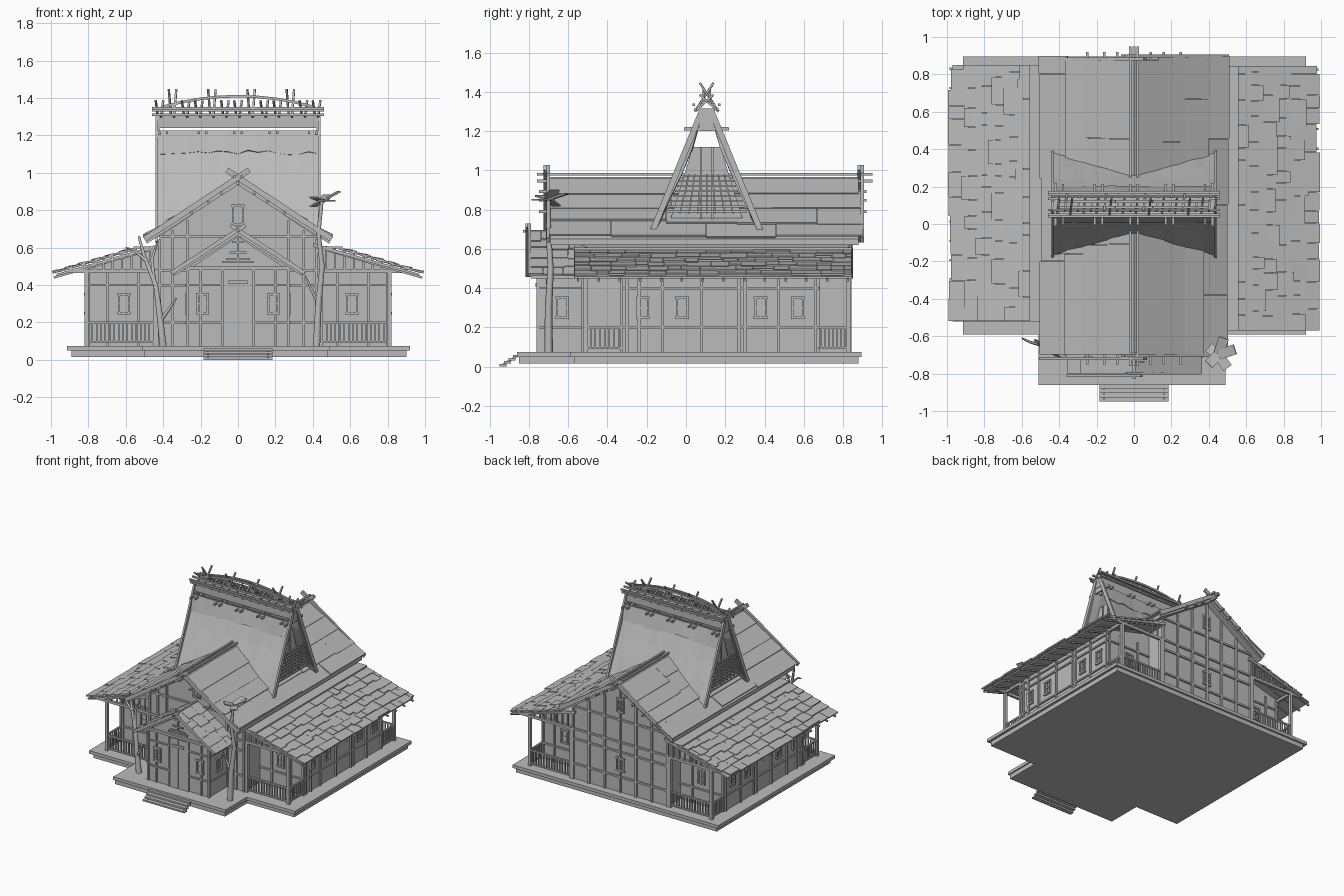
import bpy, bmesh, random
from mathutils import Vector

random.seed(4)
old = bpy.data.objects.get("Cube")
if old:
    bpy.data.objects.remove(old)

GREY = (0.5, 0.5, 0.5, 1)
mat = bpy.data.materials.new("weathered grey")
mat.use_nodes = True
mat.diffuse_color = GREY
mat.node_tree.nodes["Principled BSDF"].inputs["Base Color"].default_value = GREY


class Part:
    """Collects simple solids into one named object."""
    def __init__(self, name):
        self.name, self.bm = name, bmesh.new()

    def solid(self, ring_a, ring_b):
        a = [self.bm.verts.new(p) for p in ring_a]
        b = [self.bm.verts.new(p) for p in ring_b]
        n = len(a)
        self.bm.faces.new(a)
        self.bm.faces.new(b[::-1])
        for i in range(n):
            self.bm.faces.new((a[i], b[i], b[(i + 1) % n], a[(i + 1) % n]))

    def box(self, x0, x1, y0, y1, z0, z1):
        ring = [(x0, y0), (x1, y0), (x1, y1), (x0, y1)]
        self.solid([(x, y, z0) for x, y in ring], [(x, y, z1) for x, y in ring])

    def beam(self, p, q, w=0.014, t=None, up=(0, 0, 1)):
        p, q = Vector(p), Vector(q)
        d = (q - p).normalized()
        up = Vector(up)
        if abs(d.dot(up)) > 0.95:
            up = Vector((0, 1, 0))
        s = d.cross(up).normalized() * w / 2
        u = s.cross(d).normalized() * (t or w) / 2
        ring = (s + u, u - s, -s - u, s - u)
        self.solid([p + o for o in ring], [q + o for o in ring])

    def along_y(self, profile, y0, y1):
        self.solid([(x, y0, z) for x, z in profile], [(x, y1, z) for x, z in profile])

    def done(self):
        bmesh.ops.recalc_face_normals(self.bm, faces=self.bm.faces)
        mesh = bpy.data.meshes.new(self.name)
        self.bm.to_mesh(mesh)
        self.bm.free()
        mesh.materials.append(mat)
        obj = bpy.data.objects.new(self.name, mesh)
        bpy.context.collection.objects.link(obj)
        return obj


def gable(half, eave, apex, base):
    return [(-half, base), (half, base), (half, eave), (0, apex), (-half, eave)]


def chevron(half, eave, apex, t):
    return [(-half, eave), (0, apex), (half, eave), (half, eave - t), (0, apex - t), (-half, eave - t)]


# Platform and steps
p = Part("platform")
p.box(-0.89, 0.9, -0.57, 0.88, 0.015, 0.06)
p.box(-0.915, 0.92, -0.59, 0.895, 0.05, 0.075)
p.box(-0.5, 0.48, -0.85, -0.5, 0.015, 0.06)
p.box(-0.51, 0.49, -0.86, -0.5, 0.05, 0.075)
p.done()
p = Part("front_steps")
for i in range(4):
    y, z = -0.95 + i * 0.023, i * 0.016
    p.box(-0.185, 0.185, y, y + 0.035, z, z + 0.012)
for x in (-0.16, 0.16):
    p.beam((x, -0.94, 0.005), (x, -0.85, 0.06), 0.012)
p.done()

# Walls
p = Part("main_hall_walls")
p.along_y(gable(0.42, 0.66, 0.94, 0.07), -0.52, 0.83)
p.done()
p = Part("entrance_walls")
p.along_y(gable(0.27, 0.48, 0.66, 0.07), -0.75, -0.5)
p.done()
p = Part("wing_walls")
for s in (-1, 1):
    p.along_y([(s * 0.4, 0.07), (s * 0.81, 0.07), (s * 0.81, 0.49), (s * 0.4, 0.6)], -0.32, 0.67)
p.done()

# Timber framing on the walls
f = Part("timber_frame")
for y, xs in ((-0.525, (0.42, 0.35, 0.27)), (0.835, (0.42, 0.28, 0.14, 0.0))):
    for x in xs:
        for s in (-1, 1):
            f.beam((s * x, y, 0.07), (s * x, y, 0.93 - x * 0.68), 0.016)
    for z in (0.2, 0.4, 0.48, 0.66):
        f.beam((-0.42, y, z), (0.42, y, z), 0.014)
for x in (0.27, 0.2, 0.085):
    for s in (-1, 1):
        f.beam((s * x, -0.755, 0.07), (s * x, -0.755, 0.49), 0.014)
for s in (-1, 1):
    for z in (0.2, 0.4):
        f.beam((s * 0.085, -0.755, z), (s * 0.27, -0.755, z), 0.01)
        f.beam((s * 0.275, -0.75, z), (s * 0.275, -0.52, z), 0.01)
    for y in (-0.33, -0.3, -0.24, -0.12, 0.08, 0.27, 0.3, 0.47, 0.66):
        f.beam((s * 0.815, y, 0.07), (s * 0.815, y, 0.48), 0.014)
    for z in (0.2, 0.4, 0.455):
        f.beam((s * 0.815, -0.33, z), (s * 0.815, 0.68, z), 0.012)
    for y in (-0.325, 0.675):
        for z in (0.2, 0.4):
            f.beam((s * 0.42, y, z), (s * 0.81, y, z), 0.012)
        for x in (0.53, 0.7, 0.8):
            f.beam((s * x, y, 0.07), (s * x, y, 0.48), 0.014)
f.beam((-0.3, -0.76, 0.49), (0.3, -0.76, 0.49), 0.018)
f.done()

# Wing porches: posts, rails, balusters and slatted gable infill
p = Part("porch_posts_and_railings")
for s in (-1, 1):
    for y, wall in ((-0.51, -0.32), (0.83, 0.67)):
        for x in (0.44, 0.81):
            p.beam((s * x, y, 0.07), (s * x, y, 0.48), 0.022)
        p.beam((s * 0.42, y, 0.475), (s * 0.9, y, 0.475), 0.02)
        p.beam((s * 0.81, y, 0.475), (s * 0.81, wall, 0.475), 0.02)
        for z in (0.095, 0.2):
            p.beam((s * 0.43, y, z), (s * 0.81, y, z), 0.012)
            p.beam((s * 0.81, y, z), (s * 0.81, wall, z), 0.012)
        for i in range(16):
            x = s * (0.45 + i * 0.0235)
            p.beam((x, y, 0.09), (x, y, 0.2), 0.008)
        for i in range(1, 8):
            yy = y + (wall - y) * i / 8
            p.beam((s * 0.81, yy, 0.09), (s * 0.81, yy, 0.2), 0.008)
        for i in range(9):
            x = 0.47 + i * 0.05
            p.beam((s * x, y, 0.475), (s * x, y, 0.61 - (x - 0.47) * 0.28), 0.01)
p.done()

# Windows: frame, mullion, sill and lintel
w = Part("windows")


def window(center, across, out, half=0.027, h=0.1):
    c, a, o = Vector(center), Vector(across), Vector(out) * 0.006
    up = Vector((0, 0, h / 2))
    for k in (-1, 1):
        w.beam(c + o + a * half * k - up, c + o + a * half * k + up, 0.01)
        w.beam(c + o - a * (half + 0.008) + up * k, c + o + a * (half + 0.008) + up * k, 0.013)
    w.beam(c + o * 0.5 - a * half, c + o * 0.5 + a * half, 0.006)
    w.beam(c + o * 0.5 - up, c + o * 0.5 + up, 0.005)


X, Y = (1, 0, 0), (0, 1, 0)
for s in (-1, 1):
    for y in (-0.22, -0.02, 0.38, 0.57):
        window((s * 0.81, y, 0.3), Y, (s, 0, 0))
    window((s * 0.27, -0.63, 0.3), Y, (s, 0, 0))
    window((s * 0.19, -0.75, 0.3), X, (0, -1, 0))
    for y, n in ((-0.32, -1), (0.67, 1)):
        window((s * 0.61, y, 0.3), X, (0, n, 0))
window((0, -0.52, 0.775), X, (0, -1, 0))
window((0, 0.83, 0.775), X, (0, 1, 0))
window((0.0, 0.83, 0.3), X, (0, 1, 0), 0.03)
w.done()

# Entrance door and gable ornament
p = Part("entrance_door")
p.box(-0.074, -0.002, -0.758, -0.74, 0.075, 0.47)
p.box(0.002, 0.074, -0.758, -0.74, 0.075, 0.47)
p.box(-0.05, 0.05, -0.768, -0.755, 0.405, 0.425)
for z, r in ((0.525, 0.085), (0.54, 0.065), (0.575, 0.045), (0.63, 0.03)):
    p.beam((-r, -0.765, z), (r, -0.765, z), 0.01)
p.beam((0, -0.765, 0.52), (0, -0.765, 0.65), 0.01)
p.done()


def plank_rows(part, top, bottom, y0, y1, rows, lengths, lift):
    """Overlapping boards laid from eave to ridge, in x-z from top to bottom."""
    t, b = Vector((top[0], 0, top[1])), Vector((bottom[0], 0, bottom[1]))
    normal = (b - t).cross(Vector((0, 1, 0)))
    normal *= 1 if normal.z > 0 else -1
    normal.normalize()
    for r in range(rows):
        y = y0
        while y < y1 - 0.02:
            end = min(y + random.uniform(*lengths), y1)
            jit = random.uniform(-0.2, 0.2) / rows
            hi = t.lerp(b, max(r / rows - 0.05, 0)) + normal * lift * 0.4
            lo = t.lerp(b, min((r + 1.1) / rows + jit, 1.02)) + normal * lift * random.uniform(1, 1.7)
            mid = Vector((0, (y + end) / 2, 0))
            part.beam(hi + mid, lo + mid, end - y - 0.002, 0.01, normal)
            y = end


# Main and entrance roofs
p = Part("main_roof")
p.along_y(chevron(0.49, 0.65, 0.965, 0.03), -0.69, 0.88)
for s in (-1, 1):
    plank_rows(p, (s * 0.02, 0.955), (s * 0.26, 0.8), -0.7, 0.89, 2, (0.5, 0.9), 0.008)
    plank_rows(p, (s * 0.24, 0.81), (s * 0.49, 0.65), -0.7, 0.9, 2, (0.3, 0.6), 0.014)
p.done()
p = Part("entrance_roof")
p.along_y(chevron(0.34, 0.47, 0.685, 0.02), -0.79, -0.5)
for s in (-1, 1):
    plank_rows(p, (0, 0.685), (s * 0.35, 0.465), -0.8, -0.5, 5, (0.06, 0.12), 0.007)
p.done()
p = Part("barge_boards_and_ridge_poles")
for s in (-1, 1):
    for y in (-0.71, 0.89):
        p.beam((-s * 0.06, y + s * 0.008, 1.015), (s * 0.5, y + s * 0.008, 0.645), 0.016, 0.03)
    p.beam((-s * 0.04, -0.805 + s * 0.007, 0.72), (s * 0.355, -0.805 + s * 0.007, 0.465), 0.014, 0.022)
    p.beam((s * 0.02, -0.76, 0.98), (s * 0.02, 0.95, 0.98), 0.014)
    for x in (0.09, 0.16, 0.25):
        p.beam((s * x, -0.75, 0.95 - x * 0.64), (s * x, 0.92, 0.95 - x * 0.64), 0.014)
p.beam((0, -0.76, 0.945), (0, 0.95, 0.945), 0.016)
p.beam((0, -0.83, 0.69), (0, -0.5, 0.69), 0.014)
p.done()

# Wing roofs with uneven shingles
p = Part("wing_roofs")
for s, y0, y1 in ((-1, -0.52, 0.85), (1, -0.57, 0.845)):
    p.along_y([(s * 0.4, 0.625), (s * 0.97, 0.46), (s * 0.97, 0.448), (s * 0.4, 0.605)], y0, y1)
    plank_rows(p, (s * 0.54, 0.59), (s * 0.98, 0.46), y0, y1, 6, (0.06, 0.15), 0.009)
    p.box(min(s * 0.42, s * 0.56), max(s * 0.42, s * 0.56), y0, y1, 0.595, 0.607)
    for i in range(14):
        y = y0 + 0.02 + i * (y1 - y0 - 0.04) / 13
        p.beam((s * 0.48, y, 0.585), (s * 0.985, y, 0.44), 0.012)
p.done()

# Tall crosswise thatched roof
MID = 0.105
SLOPE = [(0.045, 1.225), (0.075, 1.12), (0.125, 1.0), (0.19, 0.86), (0.28, 0.67)]


def thatch(name, slope, thick, side):
    bm, cols, n = bmesh.new(), [], 16
    for i in range(n + 1):
        x = -0.43 + 0.86 * i / n
        cols.append([bm.verts.new((x, MID + side * (d + random.uniform(0, 0.006)),
                     z - (random.uniform(0, 0.025) if k == len(slope) - 1 else 0)))
                     for k, (d, z) in enumerate(slope)])
    for a, b in zip(cols, cols[1:]):
        for k in range(len(slope) - 1):
            bm.faces.new((a[k], a[k + 1], b[k + 1], b[k]))
    part = Part(name)
    part.bm.free()
    part.bm = bm
    obj = part.done()
    mod = obj.modifiers.new("thickness", "SOLIDIFY")
    mod.thickness, mod.offset = thick, 0


for side, label in ((-1, "front"), (1, "back")):
    thatch(label + "_thatch", SLOPE, 0.018, side)
    thatch(label + "_upper_thatch", [(d + 0.012, z) for d, z in SLOPE[:2]], 0.016, side)

# Tall roof gable ends: rakes, boarded wall and slats
p = Part("tall_gable_ends")
for s in (-1, 1):
    ring = [(MID - 0.2, 0.7), (MID + 0.2, 0.7), (MID + 0.07, 1.12), (MID - 0.07, 1.12)]
    p.solid([(s * 0.36, y, z) for y, z in ring], [(s * 0.345, y, z) for y, z in ring])
    for k in (-1, 1):
        p.beam((s * 0.435, MID + k * 0.025, 1.3), (s * 0.435, MID + k * 0.3, 0.63), 0.03, 0.014, X)
        p.beam((s * 0.365, MID + k * 0.03, 0.75), (s * 0.365, MID + k * 0.03, 1.12), 0.008)
    for i in range(8):
        z = 0.79 + i * 0.026
        half = 0.205 - i * 0.011
        p.beam((s * 0.42, MID - half, z), (s * 0.42, MID + half, z), 0.009)
    for i in range(-3, 4):
        p.beam((s * 0.41, MID + i * 0.045, 0.78), (s * 0.41, MID + i * 0.03, 0.98), 0.008)
    p.beam((s * 0.42, MID - 0.115, 1.21), (s * 0.42, MID + 0.115, 1.21), 0.014)
p.done()

# Ridge cap with long poles, pegs, crossed sticks and an arched pole
p = Part("ridge_cap")
p.box(-0.435, 0.435, MID - 0.042, MID + 0.042, 1.24, 1.315)
for x in (-0.43, 0.42):
    p.box(x, x + 0.01, MID - 0.035, MID + 0.035, 1.2, 1.3)
for k in (-1, 1):
    for d, z in ((0.055, 1.31), (0.065, 1.335), (0.03, 1.345)):
        p.beam((-0.46, MID + k * d, z), (0.46, MID + k * d, z), 0.013)
for x in (-0.4, -0.19, 0.0, 0.19, 0.4):
    for dx in (-0.02, 0.02):
        p.beam((x + dx, MID - 0.11, 1.215), (x + dx, MID + 0.11, 1.215), 0.012)
for i in range(13):
    x = -0.42 + i * 0.07
    top = 1.385 + 0.06 * (i % 3 == 1)
    for k in (-1, 1):
        p.beam((x + k * 0.008, MID - k * 0.06, 1.3), (x + k * 0.02, MID + k * 0.035, top), 0.011)
for k in (-1, 1):
    arch = [(x / 10, MID + k * 0.015, 1.41 - 0.0035 * x * x) for x in range(-4, 5)]
    for a, b in zip(arch, arch[1:]):
        p.beam(a, b, 0.014)
p.done()


# Bare trees beside the entrance
def branch(name, points, r0, r1):
    cu = bpy.data.curves.new(name, "CURVE")
    cu.dimensions, cu.bevel_depth, cu.bevel_resolution = "3D", 1.0, 1
    cu.use_fill_caps = True
    sp = cu.splines.new("POLY")
    sp.points.add(len(points) - 1)
    for i, (pt, co) in enumerate(zip(sp.points, points)):
        pt.co = (*co, 1)
        pt.radius = r0 + (r1 - r0) * i / (len(points) - 1)
    cu.materials.append(mat)
    bpy.context.collection.objects.link(bpy.data.objects.new(name, cu))


branch("right_tree_trunk", [(-0.4, -0.69, 0.07), (-0.42, -0.69, 0.25), (-0.44, -0.68, 0.4), (-0.5, -0.64, 0.55), (-0.53, -0.62, 0.66)], 0.022, 0.007)
branch("right_tree_low_branch", [(-0.42, -0.69, 0.2), (-0.37, -0.71, 0.27), (-0.33, -0.72, 0.33)], 0.012, 0.005)
branch("right_tree_high_branch", [(-0.45, -0.67, 0.43), (-0.46, -0.65, 0.54), (-0.43, -0.63, 0.63)], 0.012, 0.005)
branch("right_tree_side_branch", [(-0.49, -0.65, 0.53), (-0.56, -0.63, 0.59), (-0.6, -0.61, 0.6)], 0.01, 0.004)
branch("left_tree_trunk", [(0.42, -0.7, 0.07), (0.43, -0.7, 0.3), (0.45, -0.69, 0.5), (0.43, -0.7, 0.68), (0.45, -0.7, 0.86)], 0.022, 0.01)
branch("left_tree_branch", [(0.43, -0.7, 0.3), (0.39, -0.7, 0.38), (0.36, -0.71, 0.45)], 0.011, 0.005)
p = Part("left_tree_leaves")
for dx, dy, dz in ((0.09, 0.03, 0.05), (-0.05, 0.04, -0.03), (0.05, -0.07, 0.0), (-0.05, -0.05, 0.02), (0.03, 0.09, 0.03)):
    c = Vector((0.45, -0.7, 0.85))
    p.beam(c, c + Vector((dx, dy, dz)), 0.055, 0.008)
p.done()
